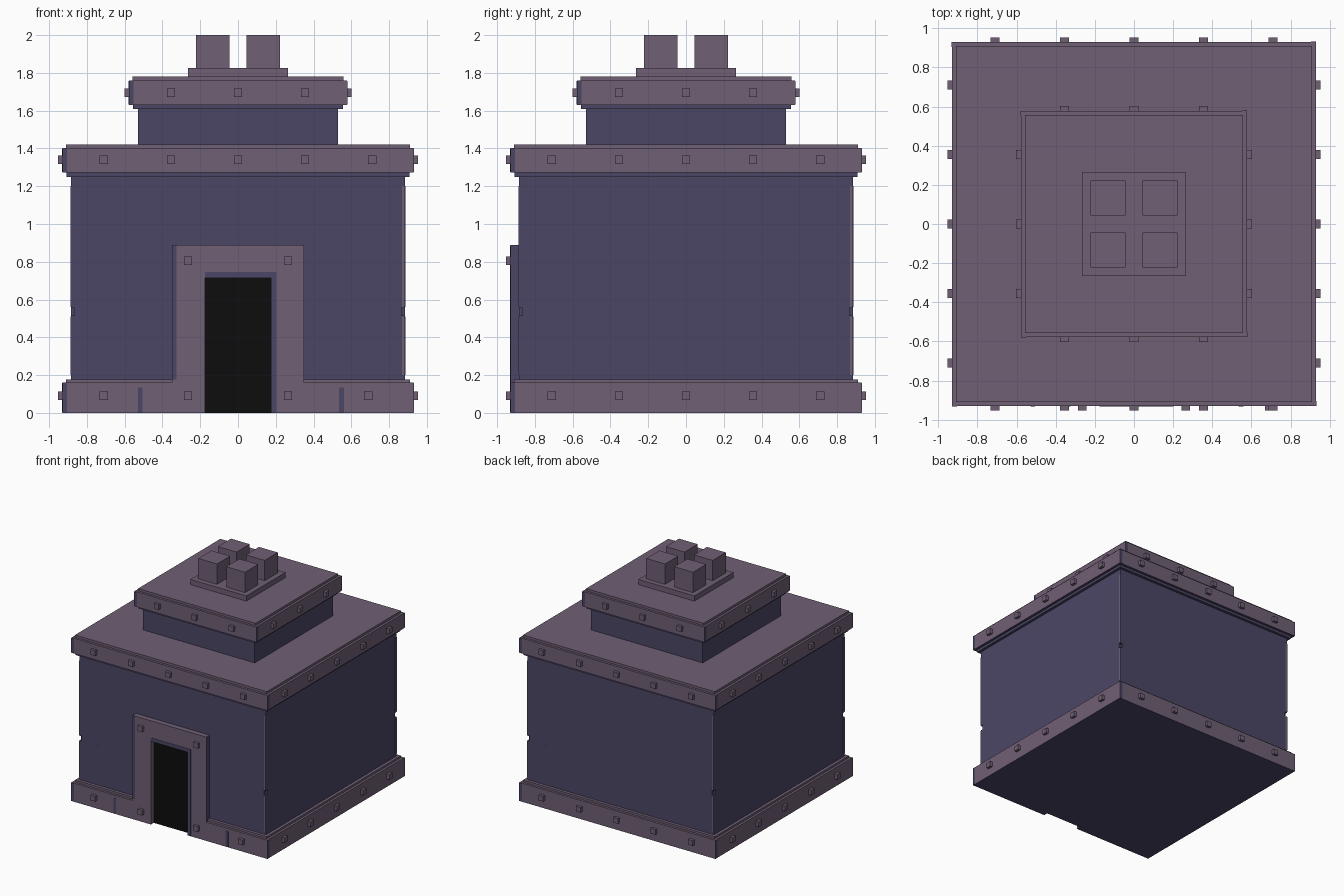
import bpy, bmesh
from mathutils import Matrix

if "Cube" in bpy.data.objects:
    bpy.data.objects.remove(bpy.data.objects["Cube"])


def material(name, rgb):
    m = bpy.data.materials.new(name)
    m.diffuse_color = (*rgb, 1)
    m.use_nodes = True
    m.node_tree.nodes["Principled BSDF"].inputs["Base Color"].default_value = m.diffuse_color
    return m


PURPLE = material("dusty purple stone", (0.163, 0.116, 0.175))
NAVY = material("navy stone", (0.071, 0.062, 0.134))
BLACK = material("black doorway", (0.004, 0.004, 0.004))


def finish(name, bm, mats, rule=None):
    bmesh.ops.recalc_face_normals(bm, faces=bm.faces[:])
    if rule:
        for f in bm.faces:
            f.material_index = 1 if rule(f) else 0
    me = bpy.data.meshes.new(name)
    bm.to_mesh(me)
    bm.free()
    for m in mats:
        me.materials.append(m)
    ob = bpy.data.objects.new(name, me)
    bpy.context.collection.objects.link(ob)
    return ob


def add_box(bm, x0, x1, y0, y1, z0, z1, turn=0):
    """Box between limits, turned by quarter turns about z."""
    mat = (Matrix.Rotation(turn * 1.5707963267948966, 4, 'Z')
           @ Matrix.Translation(((x0 + x1) / 2, (y0 + y1) / 2, (z0 + z1) / 2))
           @ Matrix.Diagonal((x1 - x0, y1 - y0, z1 - z0, 1)))
    bmesh.ops.create_cube(bm, size=1, matrix=mat)


def square(name, r, z0, z1, mats, rule=None):
    bm = bmesh.new()
    add_box(bm, -r, r, -r, r, z0, z1)
    return finish(name, bm, mats, rule)


def prism(name, points, direction, mats, rule=None):
    bm = bmesh.new()
    face = bm.faces.new([bm.verts.new(p) for p in points])
    ext = bmesh.ops.extrude_face_region(bm, geom=[face])
    bmesh.ops.translate(bm, vec=direction,
                        verts=[v for v in ext["geom"] if isinstance(v, bmesh.types.BMVert)])
    return finish(name, bm, mats, rule)


def underside(f):
    return f.normal.z < -0.9


# main walls with a small notch in each vertical corner
W = 0.885
square("lower_walls", W, 0.001, 0.515, [NAVY])
bm = bmesh.new()
add_box(bm, -W, W, -W + 0.02, W - 0.02, 0.515, 0.555)
add_box(bm, -W + 0.02, W - 0.02, -W, W, 0.515, 0.555)
finish("notched_wall_course", bm, [NAVY])
square("upper_walls", W, 0.555, 1.26, [NAVY])

# base band and its lip, both open at the doorway
D = 0.175
for name, r, z0, z1 in (("base_band", 0.93, 0, 0.16), ("base_lip", 0.91, 0.16, 0.178)):
    outline = [(-r, -r), (-D, -r), (-D, -0.886), (D, -0.886), (D, -r), (r, -r), (r, r), (-r, r)]
    prism(name, [(x, y, z0) for x, y in outline], (0, 0, z1 - z0), [PURPLE, NAVY], underside)

# cornice bands with stepped lips, and the upper storey
for name, r, z in (("main_cornice", 0.93, 1.25), ("top_cornice", 0.578, 1.608)):
    square(name + "_under_lip", r - 0.022, z, z + 0.022, [NAVY])
    square(name, r, z + 0.022, z + 0.152, [PURPLE, NAVY], underside)
    square(name + "_top_lip", r - 0.02, z + 0.152, z + 0.172, [PURPLE])
square("upper_storey", 0.53, 1.42, 1.61, [NAVY])

# rooftop plinth and four blocks
square("roof_plinth", 0.265, 1.778, 1.825, [PURPLE])
bm = bmesh.new()
for k in range(4):
    add_box(bm, 0.044, 0.222, 0.044, 0.222, 1.825, 2.0, k)
finish("roof_blocks", bm, [PURPLE])

# door frame and dark doorway
frame = [(-0.35, 0.16), (-0.35, 0.89), (0.35, 0.89), (0.35, 0.16),
         (D, 0.16), (D, 0.715), (-D, 0.715), (-D, 0.16)]
prism("door_frame", [(x, -0.93, z) for x, z in frame], (0, 0.046, 0), [PURPLE, NAVY],
      lambda f: abs(f.normal.x) > 0.9 and abs(f.calc_center_median().x) > 0.3)
bm = bmesh.new()
add_box(bm, -D, D, -0.892, -0.884, 0, 0.715)
finish("doorway", bm, [BLACK])

# square studs on every band
bm = bmesh.new()


def stud(u, z, r, turn):
    add_box(bm, u - 0.022, u + 0.022, -r - 0.024, -r + 0.01, z - 0.022, z + 0.022, turn)


for k in range(4):
    for i in range(-2, 3):
        stud(i * 0.355, 1.34, 0.93, k)
        if k:
            stud(i * 0.355, 0.09, 0.93, k)
        if abs(i) < 2:
            stud(i * 0.355, 1.695, 0.578, k)
for u, z in ((-0.71, 0.09), (-0.265, 0.09), (0.265, 0.09), (0.69, 0.09),
             (-0.265, 0.805), (0.265, 0.805)):
    stud(u, z, 0.93, 0)
finish("studs", bm, [PURPLE])

# thin navy inlays: left band ends, door frame trim, base joints
T = 0.003
bm = bmesh.new()
for k in range(4):
    for r, z0, z1 in ((0.93, 0.002, 0.158), (0.93, 1.274, 1.4), (0.578, 1.632, 1.758)):
        add_box(bm, -r, -r + 0.025, -r - T, -r, z0, z1, k)
for x0, x1, z0, z1 in ((-0.35, -0.325, 0.178, 0.885), (D, 0.203, 0.002, 0.745),
                       (-D, D, 0.715, 0.745), (-0.53, -0.505, 0.002, 0.135),
                       (0.535, 0.56, 0.002, 0.135)):
    add_box(bm, x0, x1, -0.93 - T, -0.93, z0, z1)
finish("navy_inlays", bm, [NAVY])

# thin pale wall edges on the right end of each wall
bm = bmesh.new()
for k in range(4):
    for z0, z1 in ((0.2, 0.51), (0.56, 1.2)):
        add_box(bm, W - 0.018, W, -W - T, -W, z0, z1, k)
finish("wall_edge_inlays", bm, [PURPLE])
